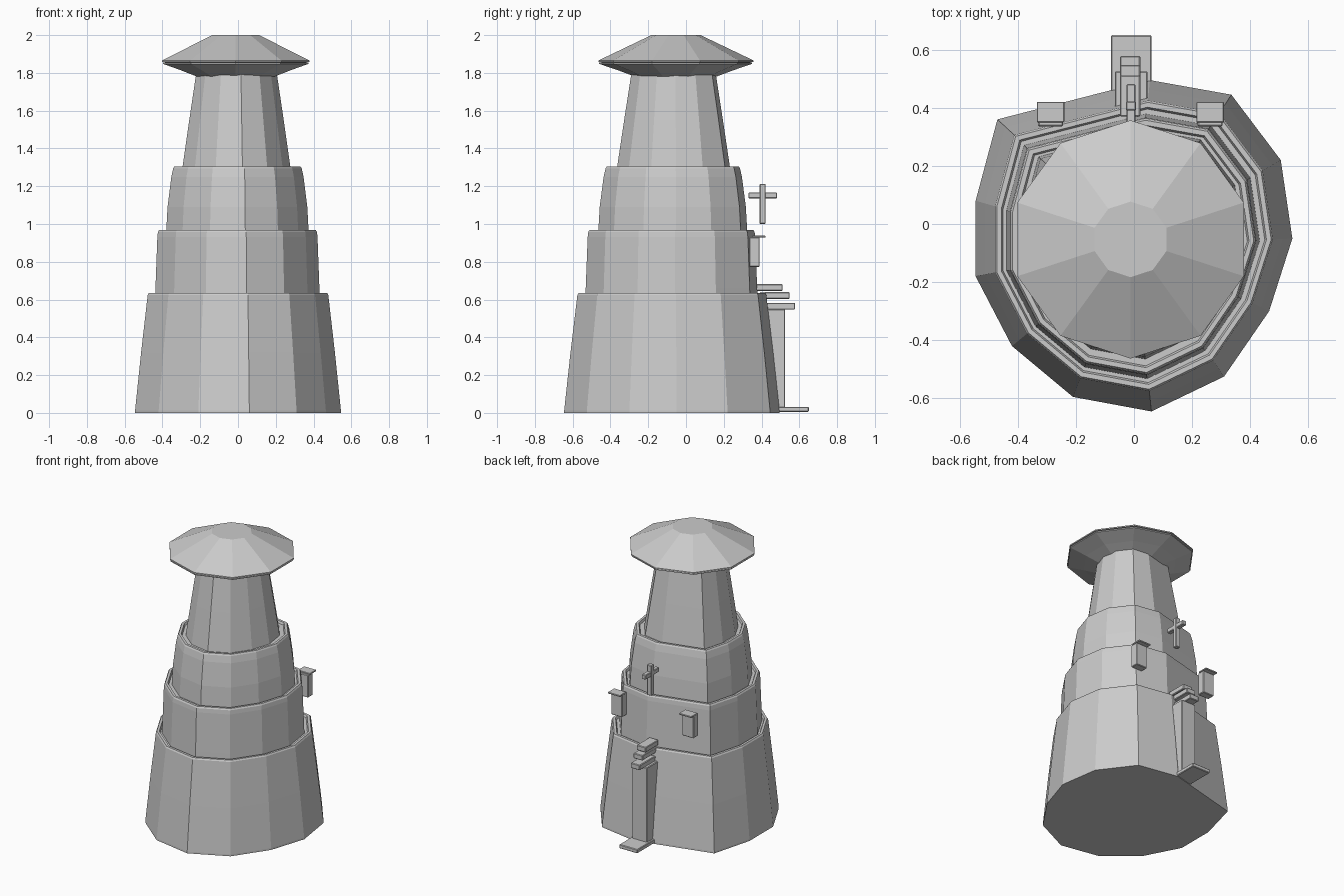
import bpy, bmesh
from math import sin, cos, pi

if "Cube" in bpy.data.objects:
    bpy.data.objects.remove(bpy.data.objects["Cube"])

# Slightly uneven twelve-sided footprint of the tower, around (0, -0.075)
CY = -0.075
FOOT = [(0.545, -0.05), (0.505, 0.22), (0.335, 0.445), (0.055, 0.495),
        (-0.47, 0.36), (-0.545, 0.08), (-0.545, -0.18), (-0.42, -0.42),
        (-0.21, -0.595), (0.06, -0.645), (0.31, -0.525), (0.465, -0.30)]
UNIT = [(x / 0.545, (y - CY) / 0.545) for x, y in FOOT]
DECAGON = [(cos(pi / 2 + i * pi / 5), sin(pi / 2 + i * pi / 5)) for i in range(10)]


def stack(name, outline, profile, center):
    """Loft an outline through (radius, z) steps and cap both ends."""
    bm = bmesh.new()
    rings = [[bm.verts.new((center[0] + r * x, center[1] + r * y, z))
              for x, y in outline] for r, z in profile]
    n = len(outline)
    for a, b in zip(rings, rings[1:]):
        for i in range(n):
            j = (i + 1) % n
            bm.faces.new((a[i], a[j], b[j], b[i]))
    bm.faces.new(rings[0][::-1])
    bm.faces.new(rings[-1])
    bmesh.ops.recalc_face_normals(bm, faces=bm.faces)
    finish(name, bm)


def box(name, x, y, z, bevel=0.004):
    """Bevelled box from its x, y and z ranges."""
    bm = bmesh.new()
    bmesh.ops.create_cube(bm, size=1)
    for v in bm.verts:
        v.co = [(lo + hi) / 2 + c * (hi - lo) for c, (lo, hi) in zip(v.co, (x, y, z))]
    bmesh.ops.bevel(bm, geom=bm.edges[:], offset=bevel, segments=1, affect='EDGES')
    finish(name, bm)


def finish(name, bm):
    me = bpy.data.meshes.new(name)
    bm.to_mesh(me)
    bm.free()
    bpy.context.collection.objects.link(bpy.data.objects.new(name, me))


def rim(r, z):
    """Rounded lip with a shallow step inside it."""
    return [(r, z - 0.01), (r - 0.006, z), (r - 0.022, z), (r - 0.028, z - 0.015)]


# Tower tiers
stack("base_tier", UNIT, [(0.545, 0), (0.545, 0.012), (0.513, 0.32)] + rim(0.478, 0.635), (0, CY))
stack("second_tier", UNIT, [(0.436, 0.60), (0.434, 0.66), (0.424, 0.93), (0.431, 0.955)][:3]
      + rim(0.421, 0.968), (-0.003, -0.077))
stack("third_tier", UNIT, [(0.378, 0.94), (0.370, 1.09), (0.350, 1.25)] + rim(0.340, 1.305), (-0.003, -0.07))
stack("top_tier", UNIT, [(0.290, 1.27), (0.250, 1.55), (0.213, 1.80)], (-0.008, -0.066))

# Ten-sided roof: flared eaves, thin double rim, flat-topped cone
stack("roof_eaves", DECAGON, [(0.215, 1.78), (0.30, 1.812), (0.405, 1.848), (0.405, 1.854), (0.38, 1.857)],
      (-0.012, -0.055))
stack("roof", DECAGON, [(0.38, 1.855), (0.41, 1.858), (0.41, 1.866), (0.13, 2.0)], (-0.012, -0.053))

# Doorway at the back with doorstep and stacked lintels
box("doorstep", (-0.08, 0.06), (0.40, 0.65), (0.005, 0.032))
box("door_pillar", (-0.066, 0.047), (0.36, 0.525), (0.01, 0.55))
for i, (y0, y1, z0) in enumerate([(0.40, 0.578, 0.547), (0.39, 0.548, 0.603), (0.37, 0.512, 0.646)]):
    box(f"door_lintel_{i + 1}", (-0.048, 0.022), (y0, y1), (z0, z0 + 0.036))

# Cross above the door
box("cross_post", (-0.028, 0.007), (0.39, 0.422), (1.0, 1.212))
box("cross_arm", (-0.026, 0.005), (0.33, 0.482), (1.135, 1.167))

# Pair of lanterns
for side, cx in (("left", -0.287), ("right", 0.262)):
    box(f"lantern_body_{side}", (cx - 0.043, cx + 0.043), (0.336, 0.39), (0.773, 0.93))
    box(f"lantern_cap_{side}", (cx - 0.047, cx + 0.047), (0.35, 0.42), (0.928, 0.938), 0.002)
